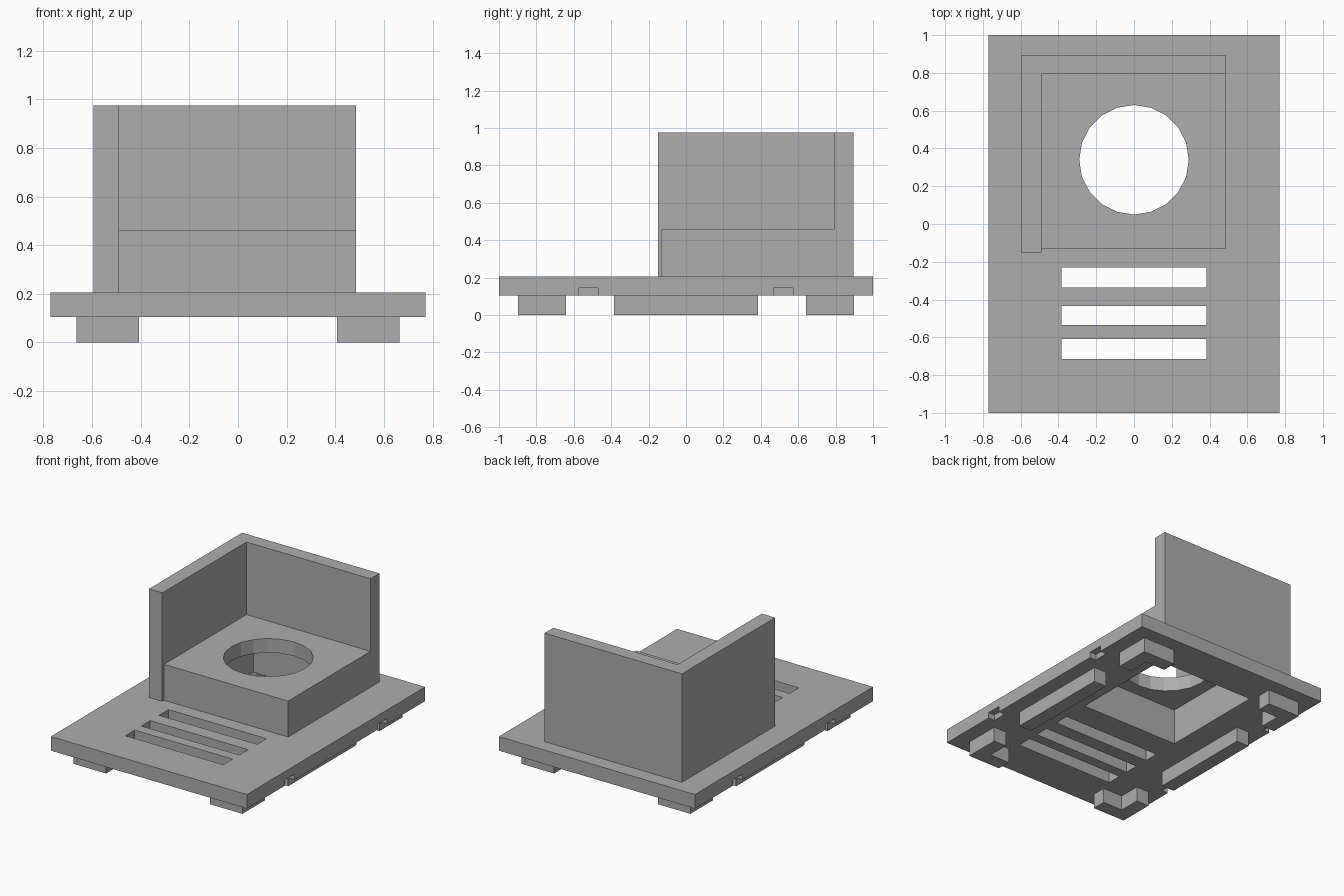
import bpy, bmesh

if "Cube" in bpy.data.objects:
    bpy.data.objects.remove(bpy.data.objects["Cube"], do_unlink=True)

grey = bpy.data.materials.new("plain_grey")
grey.use_nodes = True
COLOUR = (0.42, 0.42, 0.42, 1)
grey.diffuse_color = COLOUR
grey.node_tree.nodes["Principled BSDF"].inputs["Base Color"].default_value = COLOUR


def prism(name, outline, z0, z1):
    """Extrude a counter-clockwise outline from z0 up to z1."""
    bm = bmesh.new()
    face = bm.faces.new([bm.verts.new((x, y, z0)) for x, y in outline])
    ext = bmesh.ops.extrude_face_region(bm, geom=[face])
    for v in ext["geom"]:
        if isinstance(v, bmesh.types.BMVert):
            v.co.z = z1
    bmesh.ops.recalc_face_normals(bm, faces=bm.faces)
    mesh = bpy.data.meshes.new(name)
    bm.to_mesh(mesh)
    bm.free()
    mesh.materials.append(grey)
    obj = bpy.data.objects.new(name, mesh)
    bpy.context.collection.objects.link(obj)
    return obj


def box(name, x0, x1, y0, y1, z0, z1):
    return prism(name, [(x0, y0), (x1, y0), (x1, y1), (x0, y1)], z0, z1)


def cut(target, cutter):
    """Subtract the cutter and remove it."""
    mod = target.modifiers.new("cut", "BOOLEAN")
    mod.operation = "DIFFERENCE"
    mod.solver = "EXACT"
    mod.object = cutter
    bpy.context.view_layer.objects.active = target
    bpy.ops.object.modifier_apply(modifier=mod.name)
    bpy.data.objects.remove(cutter, do_unlink=True)


BOTTOM, TOP = 0.105, 0.205
HALF = 0.385          # half width of the slots and cavity
HOLE_Y = 0.34

# Base plate with vent slots, square opening and side notches
plate = box("base_plate", -0.77, 0.77, -1, 1, BOTTOM, TOP)
for y0, y1 in ((-0.335, -0.23), (-0.535, -0.435), (-0.715, -0.61)):
    cut(plate, box("slot_cutter", -HALF, HALF, y0, y1, 0, 0.4))
cut(plate, box("opening_cutter", -HALF, HALF, HOLE_Y - HALF, HOLE_Y + HALF, 0, 0.4))
for x in (-0.77, 0.77):
    for y in (-0.52, 0.52):
        cut(plate, box("notch_cutter", x - 0.05, x + 0.05, y - 0.052, y + 0.052, 0, 0.145))

# Hollow raised block with a round hole in its top
block = box("raised_block", -0.49, 0.485, -0.13, 0.795, TOP, 0.46)
cut(block, box("cavity_cutter", -HALF, HALF, HOLE_Y - HALF, HOLE_Y + HALF, 0, 0.36))
bpy.ops.mesh.primitive_cylinder_add(vertices=20, radius=0.29, depth=0.6,
                                    location=(0, HOLE_Y, 0.4))
cut(block, bpy.context.object)

# Corner screen around two sides of the block
prism("corner_wall", [(-0.595, -0.15), (-0.49, -0.15), (-0.49, 0.795),
                      (0.485, 0.795), (0.485, 0.895), (-0.595, 0.895)], TOP, 0.975)

# L-shaped corner feet and long side feet
LEG, THICK = 0.255, 0.1
for sx, side in ((-1, "right"), (1, "left")):
    for sy, end in ((-1, "front"), (1, "back")):
        shape = [(0, 0), (LEG, 0), (LEG, THICK), (THICK, THICK), (THICK, LEG), (0, LEG)]
        prism(f"{end}_{side}_foot",
              [(sx * (0.663 - a), sy * (0.897 - b)) for a, b in shape], 0, BOTTOM)
    x0, x1 = sorted((sx * 0.563, sx * 0.663))
    box(f"{side}_long_foot", x0, x1, -HALF, HALF, 0, BOTTOM)
